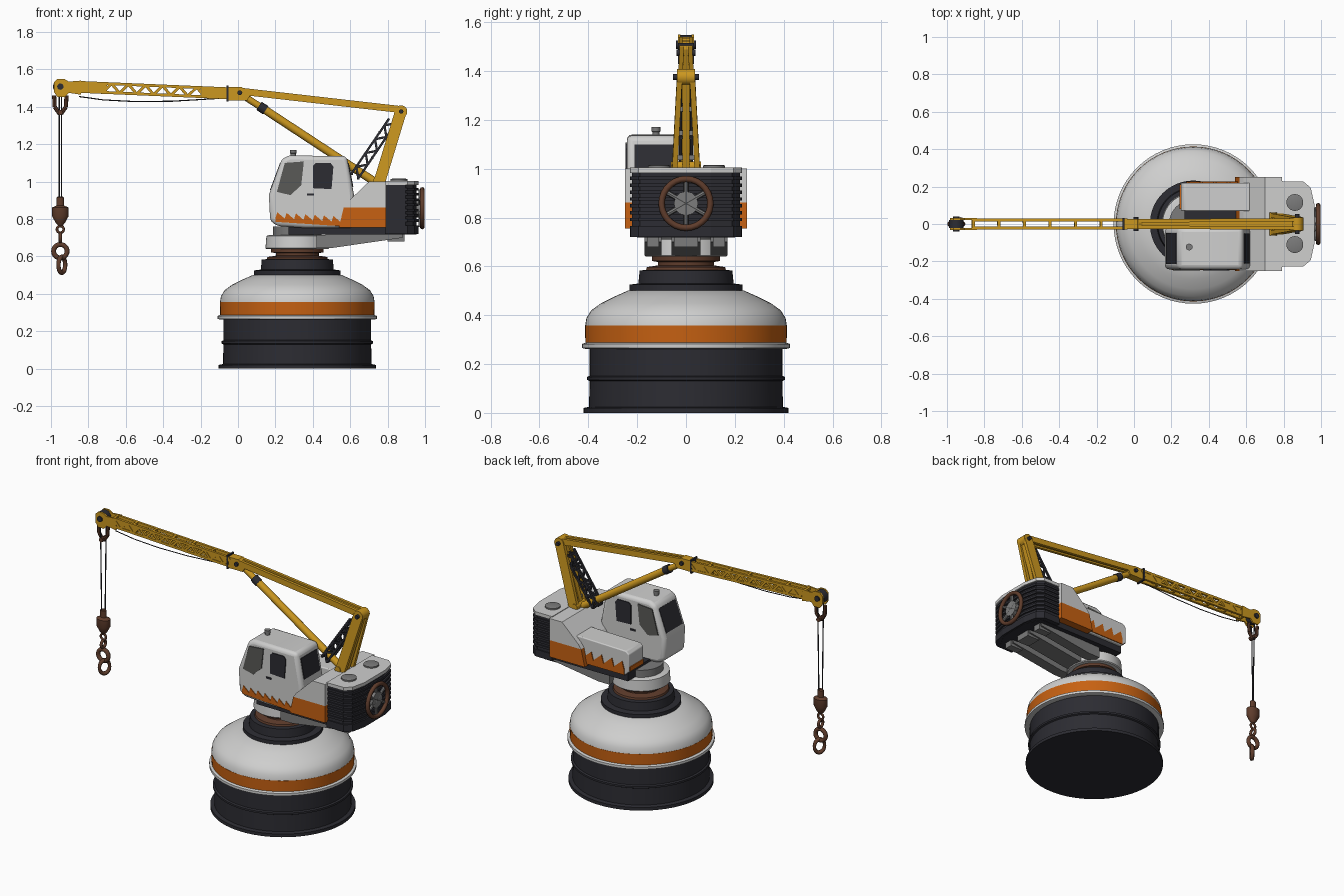
import bpy, bmesh, math
from mathutils import Vector, Matrix

if "Cube" in bpy.data.objects:
    bpy.data.objects.remove(bpy.data.objects["Cube"])


def material(name, r, g, b):
    m = bpy.data.materials.new(name)
    m.use_nodes = True
    m.diffuse_color = (r, g, b, 1)
    m.node_tree.nodes["Principled BSDF"].inputs["Base Color"].default_value = (r, g, b, 1)
    return m


white = material("off white paint", .62, .62, .615)
orange = material("orange paint", .57, .12, .006)
yellow = material("yellow paint", .6, .31, .014)
dark = material("dark steel", .025, .025, .032)
rust = material("rusty iron", .115, .046, .025)
grey = material("grey metal", .2, .2, .2)
glass = material("side glass", .1, .1, .095)
BX = .317   # pedestal axis
HX = -.95   # hook line


def finish(name, bm, mat, bevel=0, smooth=True):
    bmesh.ops.recalc_face_normals(bm, faces=bm.faces)
    me = bpy.data.meshes.new(name)
    bm.to_mesh(me)
    bm.free()
    ob = bpy.data.objects.new(name, me)
    bpy.context.collection.objects.link(ob)
    me.materials.append(mat)
    if bevel:
        mod = ob.modifiers.new("bevel", "BEVEL")
        mod.width, mod.segments = bevel, 3
    if smooth:
        bpy.ops.object.select_all(action="DESELECT")
        ob.select_set(True)
        bpy.context.view_layer.objects.active = ob
        bpy.ops.object.shade_smooth_by_angle(angle=math.radians(35))
    return ob


def lathe(name, profile, mat, x=BX, n=64, flat=1):
    bm = bmesh.new()
    prof = [(0, profile[0][1])] + profile + [(0, profile[-1][1])]
    vs = [bm.verts.new((r, 0, z)) for r, z in prof]
    es = [bm.edges.new(p) for p in zip(vs, vs[1:])]
    bmesh.ops.spin(bm, geom=vs + es, axis=(0, 0, 1), cent=(0, 0, 0), angle=math.tau, steps=n)
    bmesh.ops.remove_doubles(bm, verts=bm.verts, dist=1e-4)
    for v in bm.verts:
        v.co = (v.co.x + x, v.co.y * flat, v.co.z)
    return finish(name, bm, mat)


def prism(name, pts, lo, hi, mat, axis="y", bevel=0):
    bm = bmesh.new()
    place = (lambda a, b, t: (a, t, b)) if axis == "y" else (lambda a, b, t: (a, b, t))
    f = bm.faces.new([bm.verts.new(place(a, b, lo)) for a, b in pts])
    res = bmesh.ops.extrude_face_region(bm, geom=[f])
    top = [v for v in res["geom"] if isinstance(v, bmesh.types.BMVert)]
    bmesh.ops.translate(bm, verts=top, vec=place(0, 0, hi - lo))
    return finish(name, bm, mat, bevel, smooth=bool(bevel))


def box(name, x, y, z, mat):
    return prism(name, [(x[0], z[0]), (x[1], z[0]), (x[1], z[1]), (x[0], z[1])], *y, mat)


def rods(name, segments, r, mat, n=8):
    bm = bmesh.new()
    for a, b in segments:
        a, b = Vector(a), Vector(b)
        m = Matrix.Translation((a + b) / 2) @ (b - a).to_track_quat("Z", "Y").to_matrix().to_4x4()
        bmesh.ops.create_cone(bm, cap_ends=True, segments=n, radius1=r, radius2=r, depth=(b - a).length, matrix=m)
    return finish(name, bm, mat)


def beams(name, segments, w, h, mat):
    bm = bmesh.new()
    for a, b in segments:
        a, b = Vector(a), Vector(b)
        d = (b - a).normalized()
        side = (Vector((0, 1, 0)) - d * d.y).normalized()
        rot = Matrix((d, side, d.cross(side))).transposed().to_4x4()
        m = Matrix.Translation((a + b) / 2) @ rot @ Matrix.Diagonal(((b - a).length, w, h, 1))
        bmesh.ops.create_cube(bm, size=1, matrix=m)
    return finish(name, bm, mat, smooth=False)


def lattice(name, a, b, hy, hh, n, w, mat):
    a, b = Vector(a), Vector(b)
    d = (b - a).normalized()
    up = Vector((-d.z, 0, d.x)) * hh
    out = Vector((0, hy, 0))
    segs = []
    for s in (-1, 1):
        for u in (-1, 1):
            segs.append((a + out * s + up * u, b + out * s + up * u))
        for i in range(n):
            u = 1 if i % 2 else -1
            p, q = a.lerp(b, i / n), a.lerp(b, (i + 1) / n)
            segs.append((p + out * s + up * u, q + out * s - up * u))
    for i in range(0, n + 1, 3):
        p = a.lerp(b, i / n)
        segs += [(p + out + up * u, p - out + up * u) for u in (-1, 1)]
    # crosswise members turn a little so the beam frame stays defined
    return beams(name, [(p, q + Vector((.001, 0, 0))) for p, q in segs], w, w, mat)


def ring(name, loc, big, small, mat, rot=(0, 0, 0), scale=(1, 1, 1)):
    bpy.ops.mesh.primitive_torus_add(location=loc, rotation=rot, major_radius=big, minor_radius=small,
                                     major_segments=28, minor_segments=8)
    ob = bpy.context.object
    ob.name, ob.scale = name, scale
    ob.data.materials.append(mat)
    bpy.ops.object.shade_smooth()


# Pedestal
lathe("drum", [(.42, 0), (.42, .02), (.397, .025), (.395, .13), (.405, .135), (.405, .147), (.395, .152), (.395, .27)], dark)
lathe("drum_flange", [(.41, .262), (.426, .266), (.426, .282), (.41, .288)], white)
lathe("drum_stripe", [(.412, .286), (.414, .357)], orange)
lathe("drum_dome", [(.413, .357), (.408, .388), (.388, .42), (.348, .449), (.296, .475), (.235, .502)], white)
lathe("lower_collar", [(.232, .495), (.232, .525), (.195, .53), (.19, .583), (.16, .586)], dark)
lathe("rusty_bearing", [(.165, .58), (.16, .597), (.115, .604), (.115, .618), (.14, .622), (.14, .64)], rust)
lathe("turntable", [(.165, .64), (.17, .645), (.165, .71), (.15, .715)], white)
lathe("turntable_neck", [(.13, .71), (.13, .76)], grey)

# Chassis and support arms below it
prism("chassis", [(.27, -.2), (.9, -.2), (.955, -.1), (.955, .1), (.9, .2), (.27, .2)], .718, .775, dark, "z")
for name, lo, hi in (("right", -.17, -.1), ("middle", -.06, .06), ("left", .1, .17)):
    prism(name + "_support_arm", [(.42, .645), (.5, .645), (.88, .7), (.88, .725), (.42, .715)], lo, hi, grey)
    box(name + "_arm_end", (.8, .89), (lo + .01, hi - .01), (.68, .73), grey)

# Machine housing and left deck
prism("housing_lower", [(.54, .755), (.79, .755), (.79, .862), (.565, .862)], -.25, .25, orange)
prism("housing_upper", [(.565, .862), (.79, .862), (.79, 1.0), (.7, 1.0), (.585, .89)], -.25, .25, white)
prism("left_deck", [(.25, .79), (.28, .76), (.6, .76), (.62, .925), (.27, .918), (.25, .9)], .07, .22, white, bevel=.006)


def flames(name, x0, x1, z0, z1, rise, n, lo, hi):
    step = (x1 - x0) / n
    slope = lambda x: z0 + (z1 - z0) * (x - x0) / (x1 - x0)
    pts = [(x0, z0), (x1, z1)]
    for i in range(n, 0, -1):
        a, b = x0 + i * step, x0 + (i - .8) * step
        pts += [(a, slope(a) + rise * .4), (b, slope(b) + rise)]
    prism(name, pts + [(x0, z0 + rise * .4)], lo, hi, orange)


flames("deck_flames", .28, .57, .766, .766, .085, 4, .218, .226)
box("deck_front_stripe", (.244, .252), (.08, .21), (.792, .82), orange)

# Cab
prism("cab", [(.165, .93), (.172, .79), (.21, .762), (.36, .752), (.62, .752), (.62, .93), (.582, 1.136), (.275, 1.14), (.235, 1.122)],
      -.242, -.02, white, bevel=.022)
for side, lo, hi in (("right", -.248, -.24), ("left", -.022, -.014)):
    prism(side + "_front_window", [(.208, .945), (.28, .928), (.338, .98), (.352, 1.108), (.25, 1.1)], lo, hi, glass)
    prism(side + "_door_window", [(.4, .965), (.5, .96), (.51, 1.08), (.495, 1.1), (.415, 1.1), (.4, 1.085)], lo, hi, dark)
    box(side + "_door_handle", (.37, .405), (lo, hi), (.926, .937), dark)
flames("cab_flames", .2, .55, .785, .762, .052, 7, -.247, -.24)
beams("windshield", [((.175, -.131, .955), (.228, -.131, 1.098))], .165, .008, dark)
beams("rear_window", [((.613, -.131, .97), (.589, -.131, 1.098))], .16, .008, dark)
lathe("cab_vent", [(.014, 1.13), (.014, 1.15), (.018, 1.152), (.018, 1.17)], grey, x=.295, n=16).location.y = -.123

# Counterweight with horizontal slats and lid
half = [(.785, .222), (.895, .221), (.935, .188), (.955, .1)]
outline = [(x, -y) for x, y in half] + [(x, y) for x, y in reversed(half)]
grown = [(x + (.01 if x > .8 else 0), y * 1.03) for x, y in outline]
prism("counterweight_core", outline, .74, .985, dark, "z")
prism("counterweight_sill", grown, .72, .765, dark, "z")
prism("counterweight_lid", grown, .982, 1.004, white, "z")
for i in range(7):
    z = .785 + i * .028
    prism("grille_slat", grown, z, z + .014, dark, "z")
for y in (-.11, .115):
    lathe("lid_cap", [(.045, 1.0), (.045, 1.013), (.035, 1.016)], grey, x=.86, n=24).location.y = y

# Rear fan wheel
ring("fan_rim", (.985, 0, .858), .1, .013, rust, (0, math.pi / 2, 0))
spokes = [math.tau * i / 6 for i in range(6)]
rods("fan_spokes", [((.976, 0, .858), (.976, .1 * math.sin(t), .858 + .1 * math.cos(t))) for t in spokes], .01, grey)
rods("fan_hub", [((.95, 0, .858), (.985, 0, .858))], .05, grey, 12)

# Mast and rear boom
beams("mast_legs", [((.752, s * .047, .985), (.872, s * .026, 1.38)) for s in (-1, 1)], .022, .062, yellow)
beams("mast_middle_bar", [((.755, 0, 1.0), (.866, 0, 1.36))], .03, .045, yellow)
beams("mast_rungs", [((.757 + .1 * t, -.04, 1.03 + .33 * t), (.758 + .1 * t, .04, 1.03 + .33 * t)) for t in (.05, .35, .65)], .02, .02, grey)
rods("mast_top_joint", [((.872, -.036, 1.375), (.872, .036, 1.375))], .033, yellow, 20)
rods("mast_top_pin", [((.872, -.053, 1.375), (.872, .053, 1.375))], .012, dark, 12)
rods("mast_foot_pin", [((.745, -.062, 1.01), (.745, .062, 1.01))], .02, yellow, 12)
beams("rear_boom", [((.875, y, 1.385), (0, y * .75, 1.485)) for y in (-.022, .022)], .018, .037, yellow)
beams("rear_boom_web", [((.86, 0, 1.387), (0, 0, 1.485))], .04, .016, yellow)
lattice("dark_stay", (.625, 0, 1.03), (.825, 0, 1.325), .022, .022, 8, .012, dark)
rods("boom_strut", [((.73, 0, 1.0), (.12, 0, 1.4))], .022, yellow, 14)
rods("boom_strut_collar", [((.148, 0, 1.382), (.113, 0, 1.405))], .026, dark, 14)
rods("boom_strut_tip", [((.12, 0, 1.4), (.03, 0, 1.458))], .018, yellow, 12)
prism("elbow_bracket", [(-.05, 1.435), (.05, 1.435), (.07, 1.47), (.02, 1.505), (-.05, 1.505)], -.026, .026, yellow)
beams("elbow_clamp", [((-.055, 0, 1.428), (-.055, 0, 1.514))], .064, .011, dark)
rods("elbow_pin", [((.01, -.038, 1.475), (.01, .038, 1.475))], .013, dark, 12)

# Front lattice boom with slack cable
lattice("front_boom", (-.04, 0, 1.472), (-.86, 0, 1.507), .021, .024, 18, .015, yellow)
beams("boom_side_plates", [((x, y, 1.47 - x * .043), (x - .15, y, 1.476 - x * .043)) for x in (-.05, -.7) for y in (-.021, .021)],
      .008, .045, yellow)
sag = [(-.85, 1.455), (-.72, 1.437), (-.55, 1.428), (-.35, 1.43), (-.1, 1.445)]
rods("slack_cable", [((a, -.02, b), (c, -.02, d)) for (a, b), (c, d) in zip(sag, sag[1:])], .003, dark, 6)

# Boom head, hoist cables and hook
head = [(-.985, 1.53), (-.985, 1.48), (-.965, 1.452), (-.925, 1.452), (-.905, 1.475), (-.84, 1.465), (-.84, 1.54),
        (-.905, 1.535), (-.93, 1.55), (-.965, 1.55)]
for s in (-1, 1):
    prism("head_plate", head, s * .027 - .005, s * .027 + .005, yellow)
rods("head_sheave", [((HX, -.022, 1.508), (HX, .022, 1.508))], .039, dark, 24)
rods("head_pin", [((HX, -.04, 1.508), (HX, .04, 1.508))], .017, dark, 16)
clevis = [(.033, 1.46, .03, 1.4), (.03, 1.4, .004, 1.362)]
rods("cable_clevis", [((HX + s * a, 0, b), (HX + s * c, 0, d)) for a, b, c, d in clevis for s in (-1, 1)], .011, rust)
rods("clevis_pin", [((HX, -.026, 1.37), (HX, .026, 1.37))], .014, rust)
rods("hoist_cables", [((HX + s * .006, s * .02, 1.46), (HX + s * .006, s * .009, .9)) for s in (-1, 1)], .0035, dark, 6)
lathe("hook_block", [(.014, .92), (.02, .915), (.02, .872), (.044, .862), (.044, .815), (.025, .78), (.012, .765)], rust, HX, 16, .75)
ring("small_link", (HX, 0, .745), .018, .007, rust, (math.pi / 2, 0, 0))
ring("swivel_link", (HX, 0, .7), .022, .009, rust, (0, math.pi / 2, 0))
ring("hook_ring", (HX, 0, .628), .036, .013, rust, (math.pi / 2, 0, 0))
ring("end_link", (HX + .008, 0, .555), .042, .013, rust, (math.pi / 2, 0, math.radians(55)), (.75, 1, 1))
